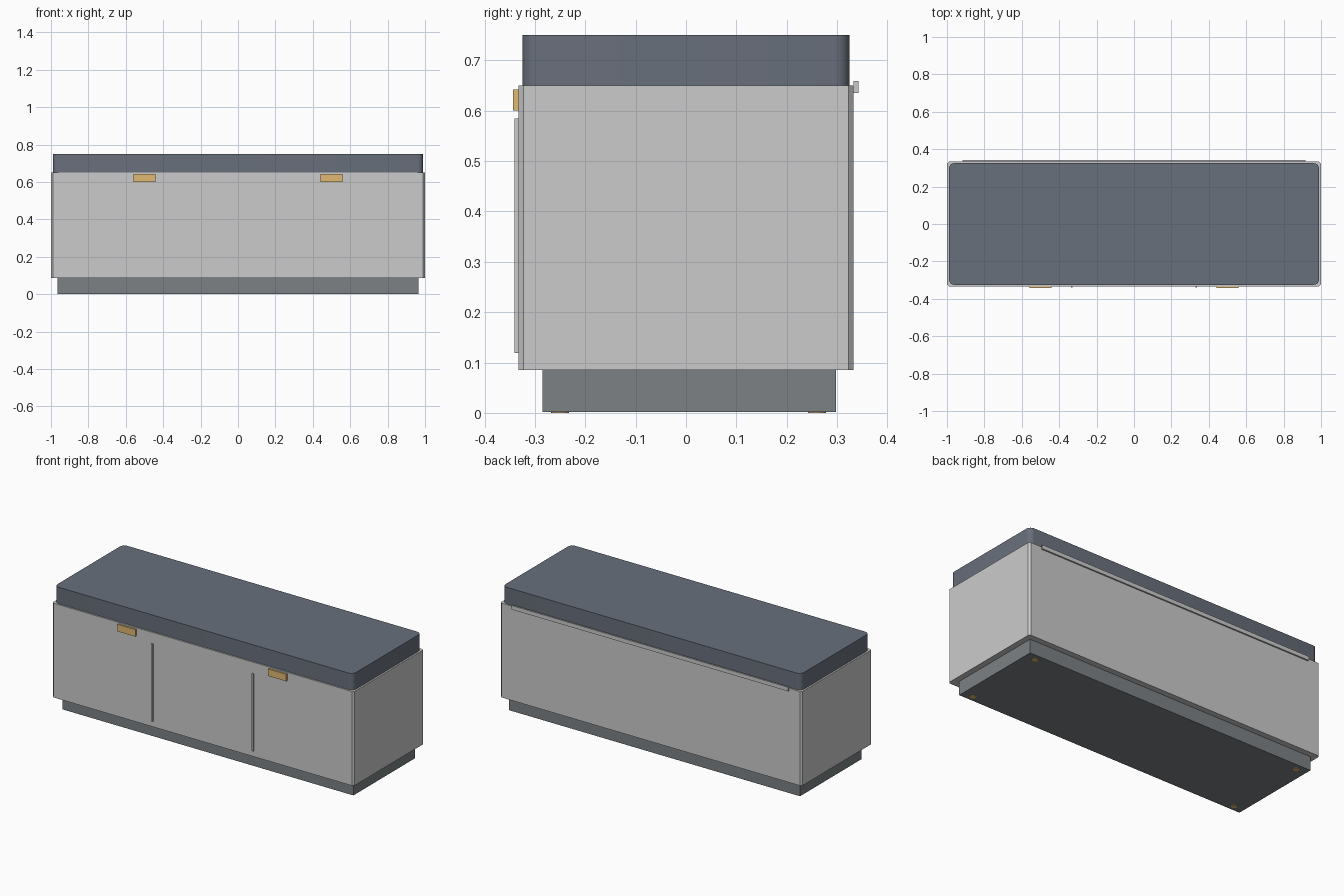
import bpy, bmesh

if "Cube" in bpy.data.objects:
    bpy.data.objects.remove(bpy.data.objects["Cube"])


def material(name, rgb):
    m = bpy.data.materials.new(name)
    m.diffuse_color = (*rgb, 1)
    m.use_nodes = True
    m.node_tree.nodes["Principled BSDF"].inputs["Base Color"].default_value = m.diffuse_color
    return m


DARK = material("dark_slate", (0.14, 0.16, 0.20))
SLATE = material("plinth_grey", (0.20, 0.22, 0.23))
BRASS = material("brass", (0.75, 0.48, 0.17))


def box(name, x, y, z, mat=None, corner=0.0, segments=1):
    """Box from (min, max) ranges, optionally rounding its vertical edges."""
    bm = bmesh.new()
    bmesh.ops.create_cube(bm, size=1)
    for v in bm.verts:
        v.co = [r[0] if c < 0 else r[1] for c, r in zip(v.co, (x, y, z))]
    if corner:
        upright = [e for e in bm.edges
                   if abs(e.verts[0].co.z - e.verts[1].co.z) > 1e-4]
        bmesh.ops.bevel(bm, geom=upright, offset=corner, segments=segments,
                        profile=0.5, affect='EDGES')
    mesh = bpy.data.meshes.new(name)
    bm.to_mesh(mesh)
    bm.free()
    ob = bpy.data.objects.new(name, mesh)
    bpy.context.collection.objects.link(ob)
    if mat:
        mesh.materials.append(mat)
    if segments > 2:
        bpy.ops.object.select_all(action='DESELECT')
        ob.select_set(True)
        bpy.context.view_layer.objects.active = ob
        bpy.ops.object.shade_smooth_by_angle(angle=0.6)
    return ob


# Recessed plinth, cabinet body and lid cushion
box("plinth", (-0.965, 0.965), (-0.285, 0.298), (0.002, 0.086), SLATE)
box("body", (-1, 1), (-0.333, 0.333), (0.085, 0.65), None, 0.01, 1)
box("lid_cushion", (-0.99, 0.99), (-0.325, 0.325), (0.65, 0.75), DARK, 0.03, 5)

# Long hinge strip along the back
box("hinge_strip", (-0.917, 0.917), (0.333, 0.342), (0.635, 0.659))

for side, s in (("left", -1), ("right", 1)):
    # Front divider beads and pull tabs
    box("front_bead_" + side, (s * 0.333 - 0.005, s * 0.333 + 0.005),
        (-0.34, -0.332), (0.119, 0.584))
    box("pull_tab_" + side, (s * 0.5 - 0.06, s * 0.5 + 0.06),
        (-0.343, -0.332), (0.60, 0.642), BRASS)
    # Small levelling feet under the plinth
    for end, t in (("front", -0.25), ("back", 0.26)):
        bpy.ops.mesh.primitive_cylinder_add(vertices=16, radius=0.018, depth=0.01,
                                            location=(s * 0.9, t, 0.005))
        foot = bpy.context.object
        foot.name = f"foot_{end}_{side}"
        foot.data.materials.append(BRASS)
